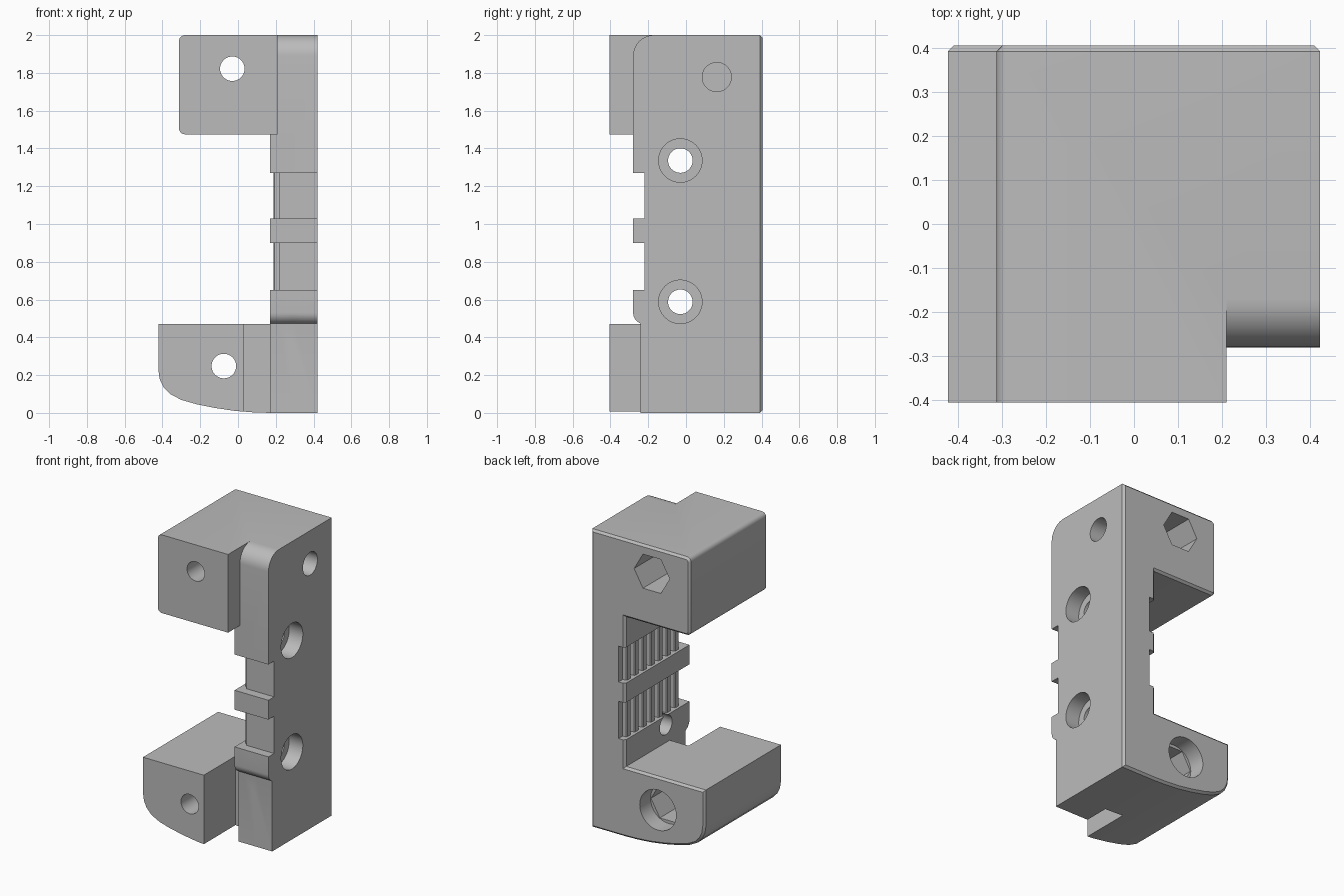
import bpy
import bmesh
from math import sin, cos, radians, pi

if "Cube" in bpy.data.objects:
    bpy.data.objects.remove(bpy.data.objects["Cube"], do_unlink=True)

grey = bpy.data.materials.new("light_grey_plastic")
grey.use_nodes = True
grey.diffuse_color = (0.5, 0.5, 0.5, 1)
grey.node_tree.nodes["Principled BSDF"].inputs["Base Color"].default_value = (0.5, 0.5, 0.5, 1)


def arc(cx, cy, r, a0, a1, n=8):
    """Points on an arc, angles in degrees."""
    return [(cx + r * cos(radians(a0 + (a1 - a0) * i / n)),
             cy + r * sin(radians(a0 + (a1 - a0) * i / n))) for i in range(n + 1)]


def disc(cx, cy, r, n=48):
    return [(cx + r * cos(2 * pi * i / n), cy + r * sin(2 * pi * i / n)) for i in range(n)]


def prism(name, pts, axis, lo, hi, chamfer=0):
    """Extrude a 2D outline along an axis, optionally chamfering the far rim."""
    place = {"x": lambda p, d: (d, p[0], p[1]),
             "y": lambda p, d: (p[0], d, p[1]),
             "z": lambda p, d: (p[0], p[1], d)}[axis]
    bm = bmesh.new()
    near = [bm.verts.new(place(p, lo)) for p in pts]
    far = [bm.verts.new(place(p, hi)) for p in pts]
    bm.faces.new(near)
    cap = bm.faces.new(far)
    for i in range(len(pts)):
        j = (i + 1) % len(pts)
        bm.faces.new((near[i], near[j], far[j], far[i]))
    bmesh.ops.recalc_face_normals(bm, faces=bm.faces)
    if chamfer:
        bmesh.ops.bevel(bm, geom=list(cap.edges), offset=chamfer, segments=1,
                        affect='EDGES', clamp_overlap=True)
    mesh = bpy.data.meshes.new(name)
    bm.to_mesh(mesh)
    bm.free()
    mesh.materials.append(grey)
    ob = bpy.data.objects.new(name, mesh)
    bpy.context.collection.objects.link(ob)
    return ob


def cut(name, pts, axis, lo, hi):
    """Subtract an extruded outline from the bracket."""
    tool = prism(name, pts, axis, lo, hi)
    tool.hide_render = True
    mod = body.modifiers.new(name, 'BOOLEAN')
    mod.operation = 'DIFFERENCE'
    mod.solver = 'EXACT'
    mod.object = tool
    bpy.context.view_layer.objects.active = body
    bpy.ops.object.modifier_apply(modifier=name)
    bpy.data.objects.remove(tool, do_unlink=True)


# C-shaped body: upper arm, upright plate and rounded lower arm
outline = [(0.422, 0), (0.422, 2)]
outline += arc(-0.282, 1.97, 0.03, 90, 180, 5)
outline += arc(-0.282, 1.505, 0.03, 180, 270, 5)
outline += [(0.17, 1.475), (0.17, 0.47), (-0.422, 0.47), (-0.422, 0.23)]
outline += [(-0.415, 0.18), (-0.395, 0.137), (-0.36, 0.1), (-0.3, 0.069), (-0.22, 0.046),
            (-0.12, 0.026), (-0.02, 0.011), (0.08, 0.003), (0.17, 0)]
body = prism("clamp_bracket", outline, "y", -0.405, 0.405, chamfer=0.014)

# Stepped front edge of the upright plate
front_steps = [(-0.28, 1.27), (-0.22, 1.27), (-0.22, 1.03), (-0.28, 1.03), (-0.28, 0.9),
               (-0.22, 0.9), (-0.22, 0.65), (-0.28, 0.65)]
front_steps += arc(-0.22, 0.53, 0.06, 180, 250, 6)
front_steps += [(-0.24, 0.47), (-0.24, -0.1), (-0.6, -0.1)]
cut("plate_front_low", [(-0.6, 1.475), (-0.28, 1.475)] + front_steps, "x", 0.1, 0.3)
rounded_top = [(-0.6, 2.1), (-0.17, 2.1)] + arc(-0.17, 1.89, 0.11, 90, 180, 10)
cut("plate_front_high", rounded_top + front_steps, "x", 0.21, 0.6)

# Slot between the lower arm and the plate
cut("lower_slot", [(0.03, -0.6), (0.17, -0.6), (0.17, -0.07), (0.03, -0.07)], "z", -0.1, 0.6)

# Toothed belt channels on the inner side of the plate
comb = [(0.1, -0.5)]
floor_x, tip_x, pitch = 0.217, 0.188, 0.085
comb.append((floor_x, -0.5))
for i in range(7):
    y = -0.175 + i * pitch
    comb += [(floor_x, y - 0.027), (tip_x + 0.006, y - 0.024), (tip_x, y - 0.016),
             (tip_x, y + 0.016), (tip_x + 0.006, y + 0.024), (floor_x, y + 0.027)]
comb += [(floor_x, 0.5), (0.1, 0.5)]
for low, high in ((0.65, 0.9), (1.03, 1.27)):
    cut("belt_channel", comb, "z", low, high)

# Counterbored screw holes through the plate
for z in (0.588, 1.336):
    cut("screw_hole", disc(-0.03, z, 0.065), "x", 0.1, 0.6)
    cut("screw_head_recess", disc(-0.03, z, 0.115), "x", 0.32, 0.6)

# Blind round pocket near the top of the plate
cut("round_pocket", disc(0.163, 1.778, 0.077), "x", 0.29, 0.6)

# Bolt holes through both arms, with nut pockets at the back
for x, z in ((-0.03, 1.822), (-0.075, 0.248)):
    cut("bolt_hole", disc(x, z, 0.065), "y", -0.6, 0.6)
    cut("nut_pocket", disc(x, z, 0.132, 6), "y", 0.12, 0.6)
cut("nut_pocket_mouth", disc(-0.075, 0.248, 0.135), "y", 0.29, 0.6)

# Smooth rounds, keep corners crisp
bpy.ops.object.select_all(action='DESELECT')
body.select_set(True)
bpy.context.view_layer.objects.active = body
bpy.ops.object.shade_smooth_by_angle(angle=radians(30))
